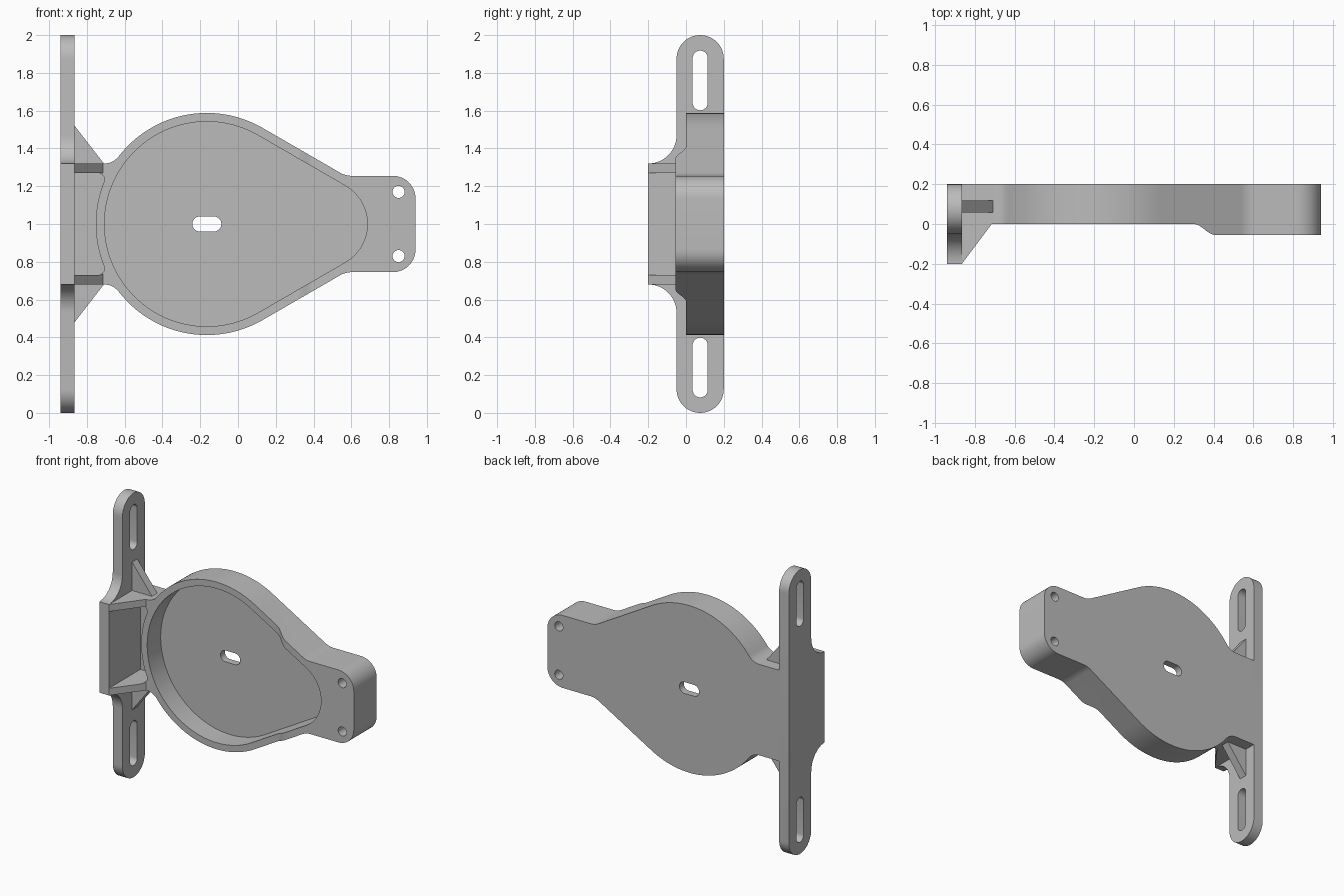
import bpy, bmesh
from math import sin, cos, pi, radians

if "Cube" in bpy.data.objects:
    bpy.data.objects.remove(bpy.data.objects["Cube"])

grey = bpy.data.materials.new("light grey")
grey.use_nodes = True
tone = (0.5, 0.5, 0.5, 1)
grey.diffuse_color = tone
grey.node_tree.nodes["Principled BSDF"].inputs["Base Color"].default_value = tone


def arc(cu, cv, r, start, end, n=12):
    angles = [radians(start + (end - start) * i / n) for i in range(n + 1)]
    return [(cu + r * cos(a), cv + r * sin(a)) for a in angles]


def mirrored(half):
    """Close a half outline by mirroring it about z = 1."""
    return half + [(u, 2 - v) for u, v in reversed(half)]


def slot(cu, cv, r, half, upright):
    if upright:
        return arc(cu, cv + half, r, 0, 180) + arc(cu, cv - half, r, 180, 360)
    return arc(cu + half, cv, r, -90, 90) + arc(cu - half, cv, r, 90, 270)


def prism(name, outline, axis, low, high):
    """Extrude a flat outline along an axis; the outline uses the other two axes in order."""
    pts = []
    for p in outline:
        if all(abs(p[0] - q[0]) + abs(p[1] - q[1]) > 1e-5 for q in pts):
            pts.append(p)
    place = {"x": lambda u, v, d: (d, u, v),
             "y": lambda u, v, d: (u, d, v),
             "z": lambda u, v, d: (u, v, d)}[axis]
    bm = bmesh.new()
    face = bm.faces.new([bm.verts.new(place(u, v, low)) for u, v in pts])
    new = bmesh.ops.extrude_face_region(bm, geom=[face])["geom"]
    bmesh.ops.translate(bm, verts=[g for g in new if isinstance(g, bmesh.types.BMVert)],
                        vec=place(0, 0, high - low))
    bmesh.ops.recalc_face_normals(bm, faces=bm.faces)
    mesh = bpy.data.meshes.new(name)
    bm.to_mesh(mesh)
    bm.free()
    mesh.materials.append(grey)
    obj = bpy.data.objects.new(name, mesh)
    bpy.context.collection.objects.link(obj)
    return obj


def carve(target, cutter, operation="DIFFERENCE"):
    mod = target.modifiers.new("cut", "BOOLEAN")
    mod.operation, mod.solver, mod.object = operation, "EXACT", cutter
    bpy.context.view_layer.objects.active = target
    bpy.ops.object.modifier_apply(modifier=mod.name)
    bpy.data.objects.remove(cutter)


def rectangle(u0, u1, v0, v1):
    return [(u0, v0), (u1, v0), (u1, v1), (u0, v1)]


CX = -0.165      # centre of the round dish
INNER = -0.865   # inner face of the mounting flange

# Mounting flange: rounded strip with a wider middle
flange = prism("mounting_flange", mirrored(
    arc(0.075, 1.875, 0.125, 0, 180, 24)
    + arc(-0.2, 1.47, 0.15, 0, -90)), "x", -0.94, INNER)
for z in (0.24, 1.76):
    carve(flange, prism("slot_cutter", slot(0.075, z, 0.04, 0.118, True), "x", -1.1, -0.7))

# Dish body: neck, round dish and end tab in one outline
body = prism("dish_body", mirrored(
    [(INNER, 1.32)]
    + arc(-0.71, 1.42, 0.1, -90, -37.6)
    + arc(CX, 1, 0.588, 142.4, 60, 32)
    + arc(0.604, 1.385, 0.13, 240, 270)
    + arc(0.82, 1.135, 0.12, 90, 0)), "y", -0.3, 0.2)

# Front surface: sloping neck ribs, flat rim, thicker end tab
step = [(0.3 + 0.11 * i / 12, -0.0275 * (1 - cos(pi * i / 12))) for i in range(13)]
carve(body, prism("front_profile", [(-1, 0.3), (-1, -0.2), (INNER, -0.2), (-0.715, 0)]
                  + step + [(1.1, -0.055), (1.1, 0.3)], "z", 0.2, 1.8), "INTERSECT")

# Recess between the neck ribs, stopping at the dish wall
carve(body, prism("rib_gap_cutter", rectangle(-0.95, -0.7, 0.735, 1.27), "y", -0.4, 0))
carve(body, prism("neck_recess_cutter", mirrored(
    [(-0.95, 1.27)] + arc(-0.742, 1.235, 0.035, 90, -22.2, 8)
    + arc(CX, 1, 0.588, 157.8, 180)), "y", -0.4, 0.15))

# Dish pocket, centre slot and tab holes
carve(body, prism("pocket_cutter", mirrored(
    arc(CX, 1, 0.542, 180, 60, 40) + arc(0.451, 1, 0.234, 60, 0, 16)), "y", -0.4, 0.15))
carve(body, prism("centre_slot_cutter", slot(CX, 1, 0.04, 0.037, False), "y", 0, 0.4))
for z in (0.83, 1.17):
    carve(body, prism("hole_cutter", arc(0.85, z, 0.032, 0, 360, 32), "y", -0.4, 0.4))

# Triangular gussets above and below the neck
parts = [flange, body]
for name, side in (("upper_gusset", 1), ("lower_gusset", -1)):
    triangle = [(INNER, 1 + side * 0.52), (INNER, 1 + side * 0.32), (-0.71, 1 + side * 0.32)]
    parts.append(prism(name, triangle, "y", 0.058, 0.117))

# Smooth curved walls, keep edges crisp
bpy.ops.object.select_all(action="DESELECT")
for part in parts:
    part.select_set(True)
bpy.context.view_layer.objects.active = body
bpy.ops.object.shade_smooth_by_angle(angle=radians(25))
